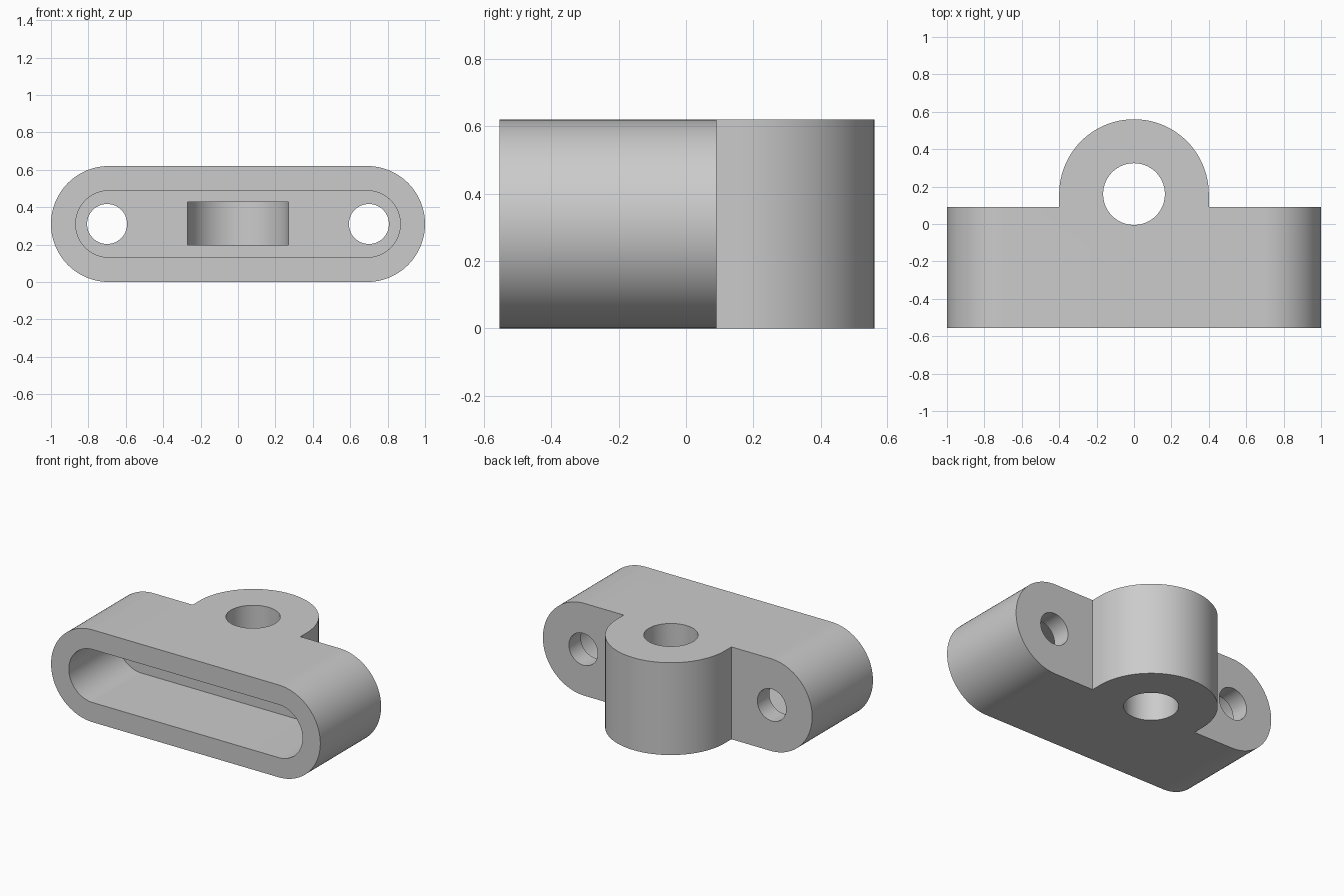
import bpy, bmesh
from math import sin, cos, pi
from mathutils import Vector

cube = bpy.data.objects.get("Cube")
if cube:
    bpy.data.objects.remove(cube)

HEIGHT = 0.62
FRONT, BACK = -0.555, 0.09
MID = HEIGHT / 2
CAP_X = 0.69            # centre of the rounded body ends
EYE_Y = 0.16            # axis of the vertical eye

grey = bpy.data.materials.new("light grey")
grey.use_nodes = True
grey.diffuse_color = (0.6, 0.6, 0.6, 1)
grey.node_tree.nodes["Principled BSDF"].inputs["Base Color"].default_value = grey.diffuse_color


def arc(cx, cy, r, start, end, steps=48):
    """Points on an arc, angles in half turns."""
    angles = [pi * (start + (end - start) * i / steps) for i in range(steps + 1)]
    return [(cx + r * cos(a), cy + r * sin(a)) for a in angles]


def circle(cx, cy, r):
    return arc(cx, cy, r, 0, 2, 96)[:-1]


def slot(r):
    """Horizontal slot outline with round ends, in x and z."""
    return arc(CAP_X, MID, r, -0.5, 0.5) + arc(-CAP_X, MID, r, 0.5, 1.5)


def u_shape(r, y):
    """Outline with a round back and a straight front at y."""
    return [(-r, y), (r, y)] + arc(0, EYE_Y, r, 0, 1)


def prism(name, outline, axis, low, high):
    """Extrude an outline along y or z."""
    def place(p, d):
        return Vector((p[0], d, p[1])) if axis == "y" else Vector((p[0], p[1], d))
    bm = bmesh.new()
    face = bm.faces.new([bm.verts.new(place(p, low)) for p in outline])
    out = bmesh.ops.extrude_face_region(bm, geom=[face])
    verts = [v for v in out["geom"] if isinstance(v, bmesh.types.BMVert)]
    bmesh.ops.translate(bm, verts=verts, vec=place((0, 0), high - low))
    bmesh.ops.recalc_face_normals(bm, faces=bm.faces)
    mesh = bpy.data.meshes.new(name)
    bm.to_mesh(mesh)
    bm.free()
    mesh.materials.append(grey)
    obj = bpy.data.objects.new(name, mesh)
    bpy.context.collection.objects.link(obj)
    return obj


def combine(target, tool, operation):
    """Apply a boolean and discard the tool."""
    tool.hide_render = True
    mod = target.modifiers.new(operation, "BOOLEAN")
    mod.operation = operation
    mod.solver = "EXACT"
    mod.object = tool
    bpy.context.view_layer.objects.active = target
    bpy.ops.object.modifier_apply(modifier=mod.name)
    bpy.data.objects.remove(tool)


# Body with round ends, joined to the rear eye
bracket = prism("bracket_body", slot(MID), "y", FRONT, BACK)
combine(bracket, prism("rear_eye", u_shape(0.4, 0.03), "z", 0, HEIGHT), "UNION")

# Hollow front pocket
combine(bracket, prism("pocket_cutter", slot(0.178), "y", FRONT - 0.1, -0.037), "DIFFERENCE")

# Round-backed recess leading from the pocket into the eye
combine(bracket, prism("recess_cutter", u_shape(0.27, -0.1), "z", 0.198, 0.428), "DIFFERENCE")

# Vertical hole through the eye
combine(bracket, prism("eye_hole_cutter", circle(0, EYE_Y, 0.165), "z", -0.1, HEIGHT + 0.1), "DIFFERENCE")

# Mounting holes through the back wall
for side in (-1, 1):
    hole = prism("mount_hole_cutter", circle(side * 0.7, MID, 0.107), "y", -0.15, BACK + 0.1)
    combine(bracket, hole, "DIFFERENCE")

bpy.ops.object.select_all(action="DESELECT")
bracket.select_set(True)
bpy.context.view_layer.objects.active = bracket
bpy.ops.object.shade_smooth_by_angle(angle=pi / 6)
